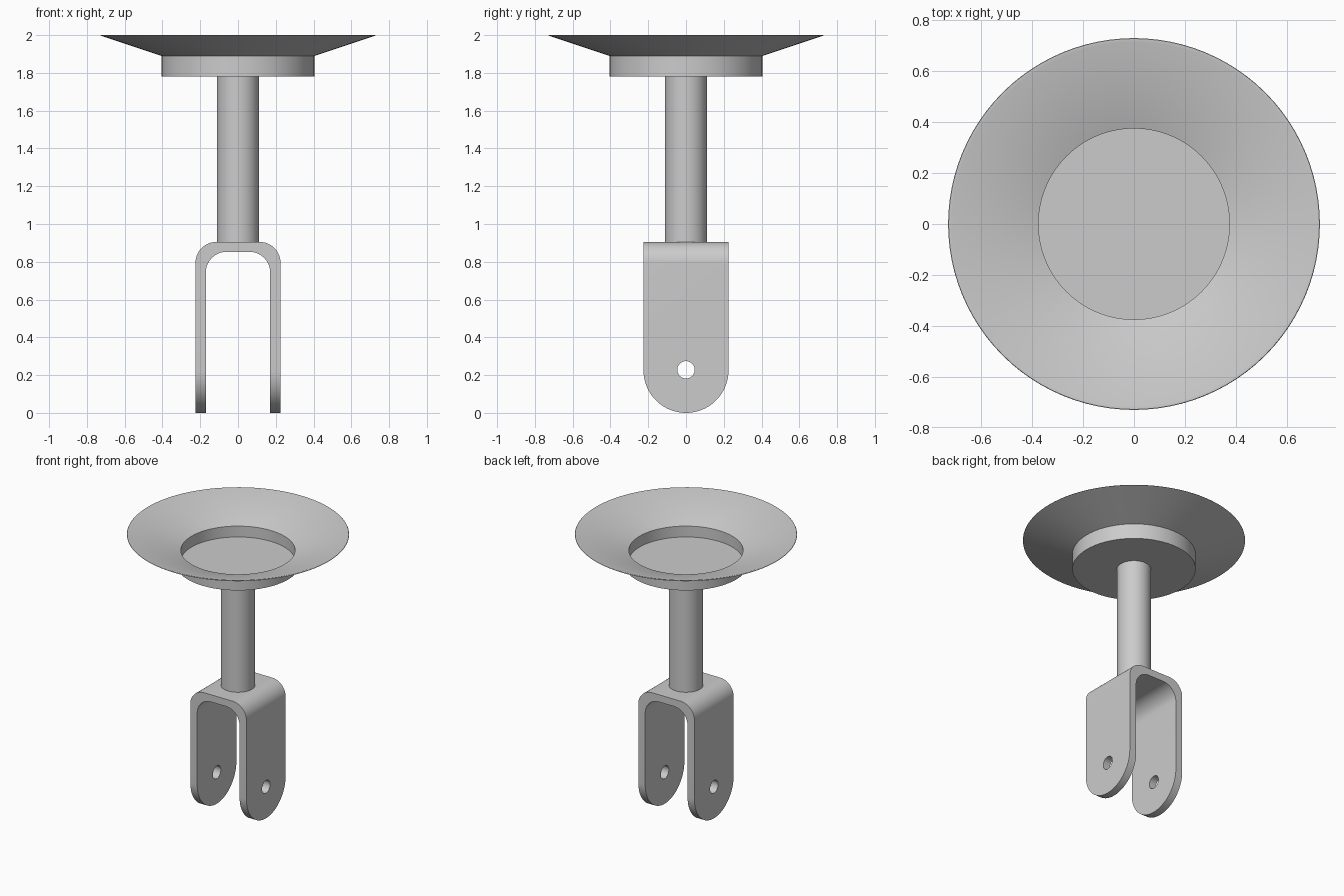
import bpy, bmesh
from math import sin, cos, pi, radians
from mathutils import Vector

cube = bpy.data.objects.get("Cube")
if cube:
    bpy.data.objects.remove(cube, do_unlink=True)

grey = bpy.data.materials.new("light grey")
grey.use_nodes = True
grey.diffuse_color = (0.6, 0.6, 0.6, 1)
grey.node_tree.nodes["Principled BSDF"].inputs["Base Color"].default_value = (0.6, 0.6, 0.6, 1)


def finish(name, bm):
    bmesh.ops.remove_doubles(bm, verts=bm.verts, dist=1e-5)
    bmesh.ops.recalc_face_normals(bm, faces=bm.faces)
    mesh = bpy.data.meshes.new(name)
    bm.to_mesh(mesh)
    bm.free()
    mesh.materials.append(grey)
    obj = bpy.data.objects.new(name, mesh)
    bpy.context.collection.objects.link(obj)
    return obj


def activate(obj):
    bpy.ops.object.select_all(action='DESELECT')
    obj.select_set(True)
    bpy.context.view_layer.objects.active = obj


def smooth(obj):
    activate(obj)
    bpy.ops.object.shade_smooth_by_angle(angle=radians(30))


def lathe(name, profile, steps=96):
    """Spin an (r, z) profile that starts and ends on the axis."""
    bm = bmesh.new()
    verts = [bm.verts.new((r, 0, z)) for r, z in profile]
    edges = [bm.edges.new(pair) for pair in zip(verts, verts[1:])]
    bmesh.ops.spin(bm, geom=verts + edges, cent=(0, 0, 0), axis=(0, 0, 1),
                   angle=2 * pi, steps=steps, use_merge=True)
    return finish(name, bm)


def prism(name, points, depth, axis):
    """Extrude a 2D outline symmetrically along the x or y axis."""
    bm = bmesh.new()
    h = depth / 2
    place = (lambda a, z: (-h, a, z)) if axis == 'x' else (lambda a, z: (a, -h, z))
    face = bm.faces.new([bm.verts.new(place(a, z)) for a, z in points])
    new = bmesh.ops.extrude_face_region(bm, geom=[face])["geom"]
    move = Vector((depth, 0, 0)) if axis == 'x' else Vector((0, depth, 0))
    bmesh.ops.translate(bm, vec=move, verts=[v for v in new if isinstance(v, bmesh.types.BMVert)])
    return finish(name, bm)


def arc(cx, cz, r, start, end, n):
    return [(cx + r * cos(radians(start + (end - start) * i / n)),
             cz + r * sin(radians(start + (end - start) * i / n))) for i in range(n + 1)]


def arch(half, top, r):
    """Rounded arch outline from right foot to left foot."""
    return ([(half, 0)] + arc(half - r, top - r, r, 0, 90, 16)
            + arc(r - half, top - r, r, 90, 180, 16) + [(-half, 0)])


def boolean(obj, cutter, operation):
    mod = obj.modifiers.new(operation.lower(), 'BOOLEAN')
    mod.operation, mod.object, mod.solver = operation, cutter, 'EXACT'
    activate(obj)
    bpy.ops.object.modifier_apply(modifier=mod.name)
    bpy.data.objects.remove(cutter, do_unlink=True)


# Flared dish with a recessed cup
dish = lathe("dish", [(0, 1.78), (0.405, 1.78), (0.405, 1.89), (0.73, 1.998), (0.728, 2.0),
                      (0.715, 2.0), (0.375, 1.883), (0.375, 1.804), (0, 1.804)])
smooth(dish)

# Round stem between fork and dish
stem = lathe("stem", [(0, 0.9), (0.112, 0.9), (0.112, 1.785), (0, 1.785)], 64)
smooth(stem)

# Bent strap fork, rounded at the feet, with a pin hole through both arms
fork = prism("fork", arch(0.225, 0.905, 0.11) + arch(0.17, 0.853, 0.11)[::-1], 0.45, 'y')
side = prism("side_cutter", arc(0, 0.225, 0.225, 180, 360, 48) + [(0.225, 1.0), (-0.225, 1.0)], 1, 'x')
boolean(fork, side, 'INTERSECT')
hole = prism("hole_cutter", arc(0, 0.228, 0.046, 0, 352.5, 47), 1, 'x')
boolean(fork, hole, 'DIFFERENCE')
smooth(fork)
